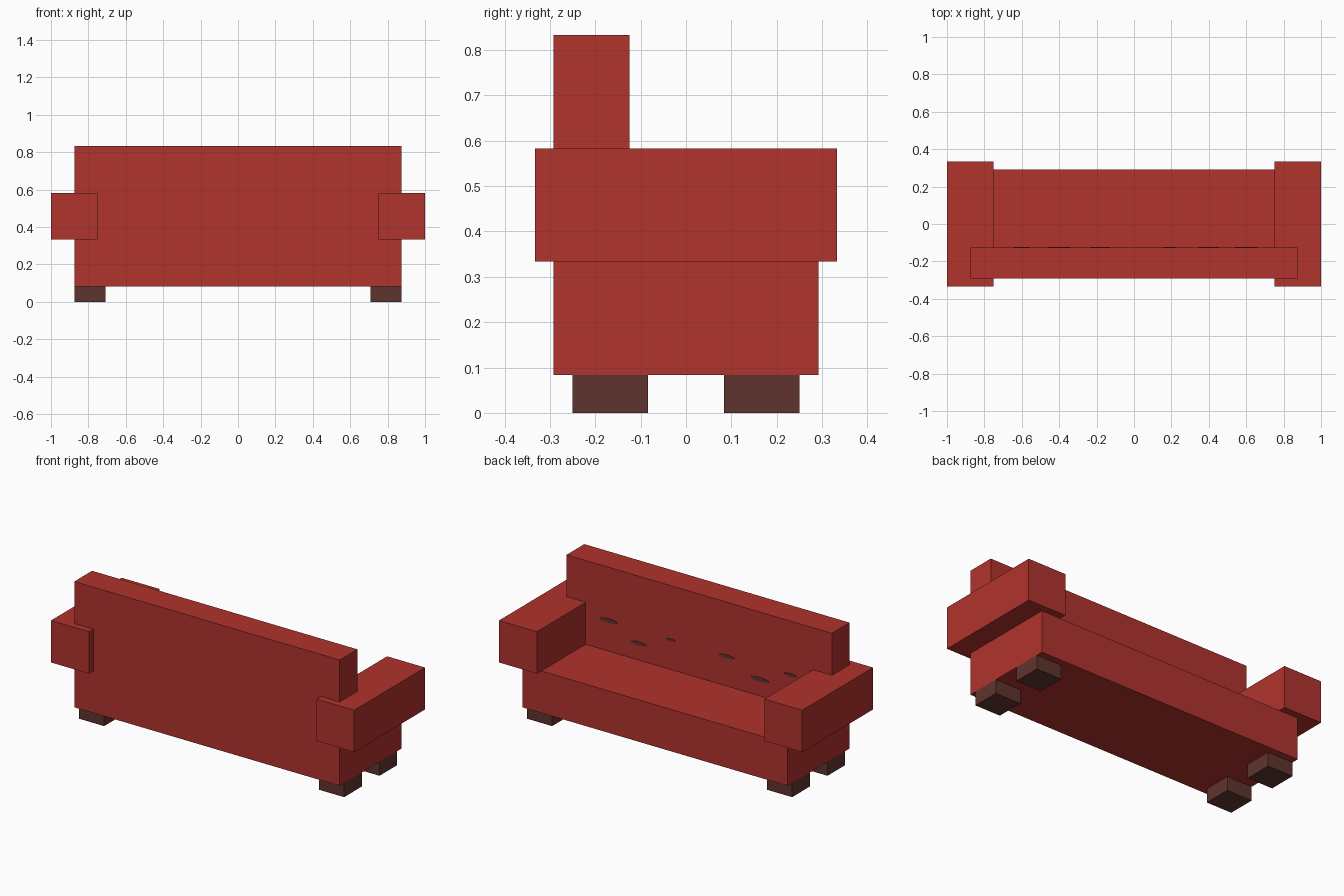
import bpy, bmesh, math

if "Cube" in bpy.data.objects:
    bpy.data.objects.remove(bpy.data.objects["Cube"])

U = 1 / 24  # half of the model's grid step


def material(name, rgb):
    m = bpy.data.materials.new(name)
    m.diffuse_color = (*rgb, 1)
    m.use_nodes = True
    m.node_tree.nodes["Principled BSDF"].inputs["Base Color"].default_value = m.diffuse_color
    return m


RED = material("red fabric", (0.434, 0.0331, 0.0262))
BROWN = material("dark brown wood", (0.117, 0.0343, 0.0284))


def finish(name, bm, mat):
    bmesh.ops.recalc_face_normals(bm, faces=bm.faces)
    me = bpy.data.meshes.new(name)
    bm.to_mesh(me)
    bm.free()
    me.materials.append(mat)
    ob = bpy.data.objects.new(name, me)
    bpy.context.collection.objects.link(ob)
    return ob


def prism(name, outline, direction, mat):
    """Extrude a closed outline of 3D points along a direction."""
    bm = bmesh.new()
    face = bm.faces.new([bm.verts.new(p) for p in outline])
    ext = bmesh.ops.extrude_face_region(bm, geom=[face], use_keep_orig=True)
    verts = [v for v in ext["geom"] if isinstance(v, bmesh.types.BMVert)]
    bmesh.ops.translate(bm, verts=verts, vec=direction)
    return finish(name, bm, mat)


def box(name, x, y, z, mat):
    outline = [(x[0], y[0], z[0]), (x[1], y[0], z[0]),
               (x[1], y[1], z[0]), (x[0], y[1], z[0])]
    return prism(name, outline, (0, 0, z[1] - z[0]), mat)


# Seat and backrest: one L-shaped profile swept along x
profile = [(-7, 2), (7, 2), (7, 8), (-3, 8), (-3, 20), (-7, 20)]
prism("seat_and_backrest", [(-21 * U, y * U, z * U) for y, z in profile],
      (42 * U, 0, 0), RED)

for side, s in (("right", 1), ("left", -1)):
    # Armrests
    box(side + "_armrest", (s * 18 * U, s * 24 * U), (-8 * U, 8 * U),
        (8 * U, 14 * U), RED)
    # Legs
    for end, t in (("front", -1), ("back", 1)):
        box(f"{end}_{side}_leg", (s * 17 * U, s * 21 * U),
            (t * 2 * U, t * 6 * U), (0, 2 * U), BROWN)

# Thin oval tufts on the seat side of the backrest: x, z, half width
tufts = [(0.60, 0.515, 0.06), (0.40, 0.432, 0.055), (0.19, 0.51, 0.033),
         (-0.18, 0.51, 0.053), (-0.40, 0.432, 0.06), (-0.60, 0.512, 0.042)]
for i, (cx, cz, r) in enumerate(tufts):
    ring = [(cx + r * math.cos(a), -3 * U - 0.002, cz + 0.2 * r * math.sin(a))
            for a in (k * math.tau / 16 for k in range(16))]
    prism(f"backrest_tuft_{i + 1}", ring, (0, 0.005, 0), BROWN)
